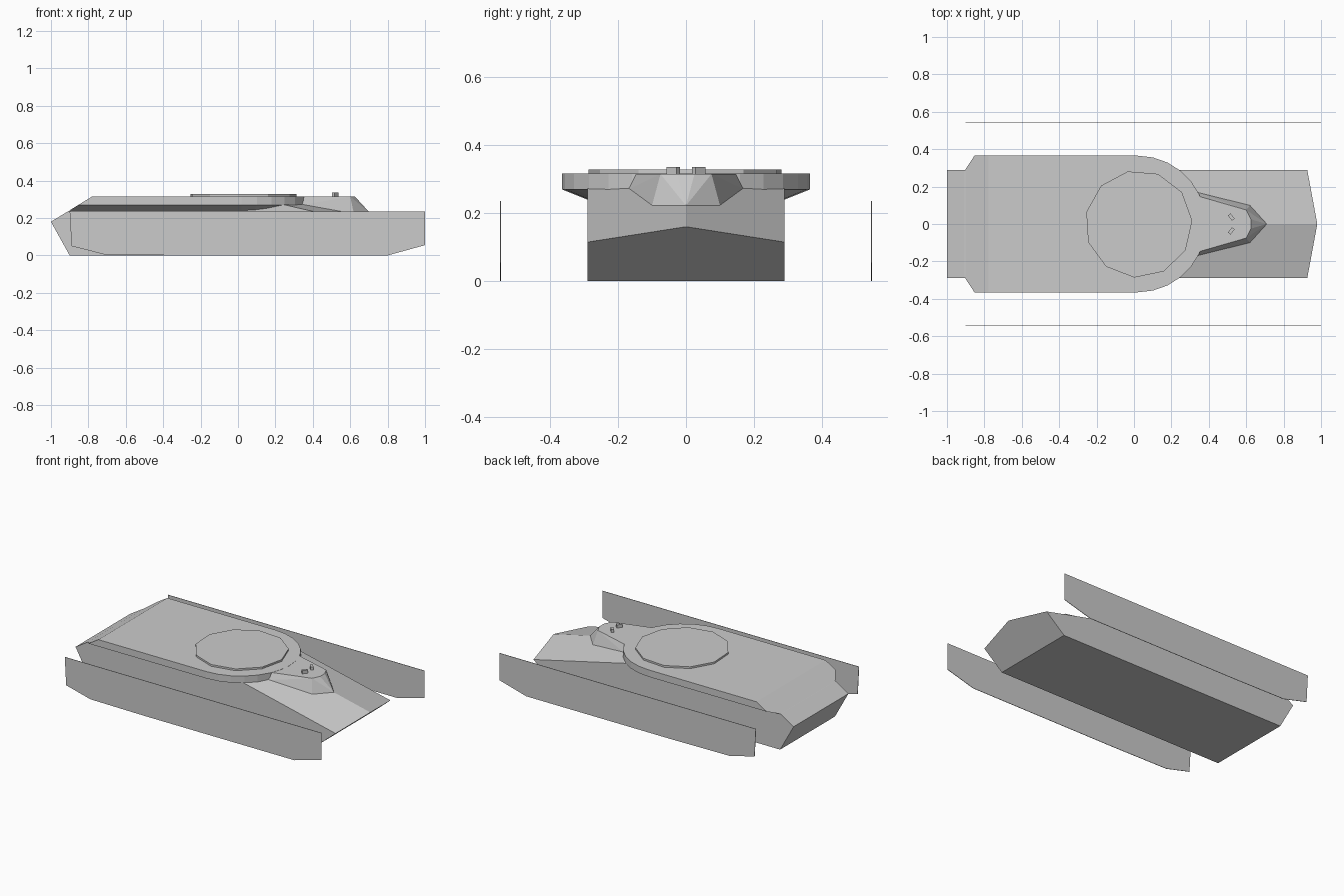
import bpy, bmesh, math
from mathutils import Vector

if "Cube" in bpy.data.objects:
    bpy.data.objects.remove(bpy.data.objects["Cube"])


def finish(name, bm):
    bmesh.ops.recalc_face_normals(bm, faces=bm.faces)
    me = bpy.data.meshes.new(name)
    bm.to_mesh(me)
    bm.free()
    ob = bpy.data.objects.new(name, me)
    bpy.context.collection.objects.link(ob)
    return ob


def loft(rings):
    """Closed solid through a stack of equal-length point rings."""
    bm = bmesh.new()
    vs = [[bm.verts.new(p) for p in r] for r in rings]
    n = len(vs[0])
    for a, b in zip(vs, vs[1:]):
        for i in range(n):
            j = (i + 1) % n
            bm.faces.new((a[i], a[j], b[j], b[i]))
    bm.faces.new(vs[0])
    bm.faces.new(vs[-1])
    bmesh.ops.recalc_face_normals(bm, faces=bm.faces)
    return bm


def cut(bm, point, normal):
    """Slice away everything on the normal side and cap the opening."""
    geom = bm.verts[:] + bm.edges[:] + bm.faces[:]
    bmesh.ops.bisect_plane(bm, geom=geom, dist=1e-5, plane_co=Vector(point),
                           plane_no=Vector(normal).normalized(), clear_outer=True)
    bmesh.ops.holes_fill(bm, edges=[e for e in bm.edges if e.is_boundary], sides=0)


REAR_SLOPE = ((-1, 0, 0.18), (-0.135, 0, 0.22))

# Lower hull: a block planed down to a wedge tail and a ridged, pointed nose
w = 0.29
base = [(-1, -w), (1, -w), (1, w), (-1, w)]
bm = loft([[(x, y, z) for x, y in base] for z in (0, 0.34)])
cut(bm, (-0.9, 0, 0), (-0.18, 0, -0.1))         # tail underside
cut(bm, *REAR_SLOPE)                            # tail top
cut(bm, (-0.91, 0, 0.238), (-0.063, 0, 1))      # hidden top under the deck
cut(bm, (0.79, 0, 0), (0.16, 0, -0.19))         # nose underside
for s in (-1, 1):
    cut(bm, (0.98, 0, 0.16), (0.23, 0.199 * s, 1))   # sloping nose plates
finish("lower_hull", bm)


# Upper deck: overhanging sides, rounded front, tapered underside
def deck_ring(r, z):
    arc = [math.radians(-90 + 180 * i / 14) for i in range(15)]
    pts = [(0.02 + r * math.cos(a), r * math.sin(a), z) for a in arc]
    return [(-1.05, -r, z)] + pts + [(-1.05, r, z)]


bm = loft([deck_ring(0.29, 0.24), deck_ring(0.365, 0.27), deck_ring(0.365, 0.316)])
cut(bm, *REAR_SLOPE)
finish("upper_deck", bm)

# Turret ring plate: low eleven-sided disc
ring = [math.radians(3.5 + 360 * i / 11) for i in range(11)]
bm = loft([[(0.025 + 0.287 * math.cos(a), 0.287 * math.sin(a), z) for a in ring]
           for z in (0.312, 0.328)])
finish("turret_ring", bm)

# Driver housing: faceted wedge on the nose ridge
half = [(0.34, 0.15, 0.315), (0.60, 0.075, 0.315), (0.625, 0.025, 0.315),
        (0.34, 0.17, 0.27), (0.62, 0.10, 0.222), (0.71, 0, 0.222)]
bm = bmesh.new()
for x, y, z in half:
    for s in ((-1, 1) if y else (1,)):
        bm.verts.new((x, s * y, z))
bmesh.ops.convex_hull(bm, input=bm.verts)
bmesh.ops.dissolve_limit(bm, angle_limit=0.02, verts=bm.verts, edges=bm.edges)
finish("driver_housing", bm)

# Periscopes: two small angled blocks
for s, side in ((-1, "right"), (1, "left")):
    bm = bmesh.new()
    bmesh.ops.create_cube(bm, size=1)
    bmesh.ops.scale(bm, vec=(0.018, 0.036, 0.026), verts=bm.verts)
    ob = finish("periscope_" + side, bm)
    ob.location = (0.52, 0.037 * s, 0.323)
    ob.rotation_euler.z = math.radians(38 * s)

# Side skirts: thin plates standing off both sides
profile = [(-0.9, 0.236), (-0.89, 0.05), (-0.71, 0.004), (-0.3, 0), (0.8, 0),
           (1, 0.055), (1, 0.236)]
for s, side in ((-1, "right"), (1, "left")):
    bm = loft([[(x, s * (0.5435 + t), z) for x, z in profile] for t in (0, 0.003)])
    finish("side_skirt_" + side, bm)
